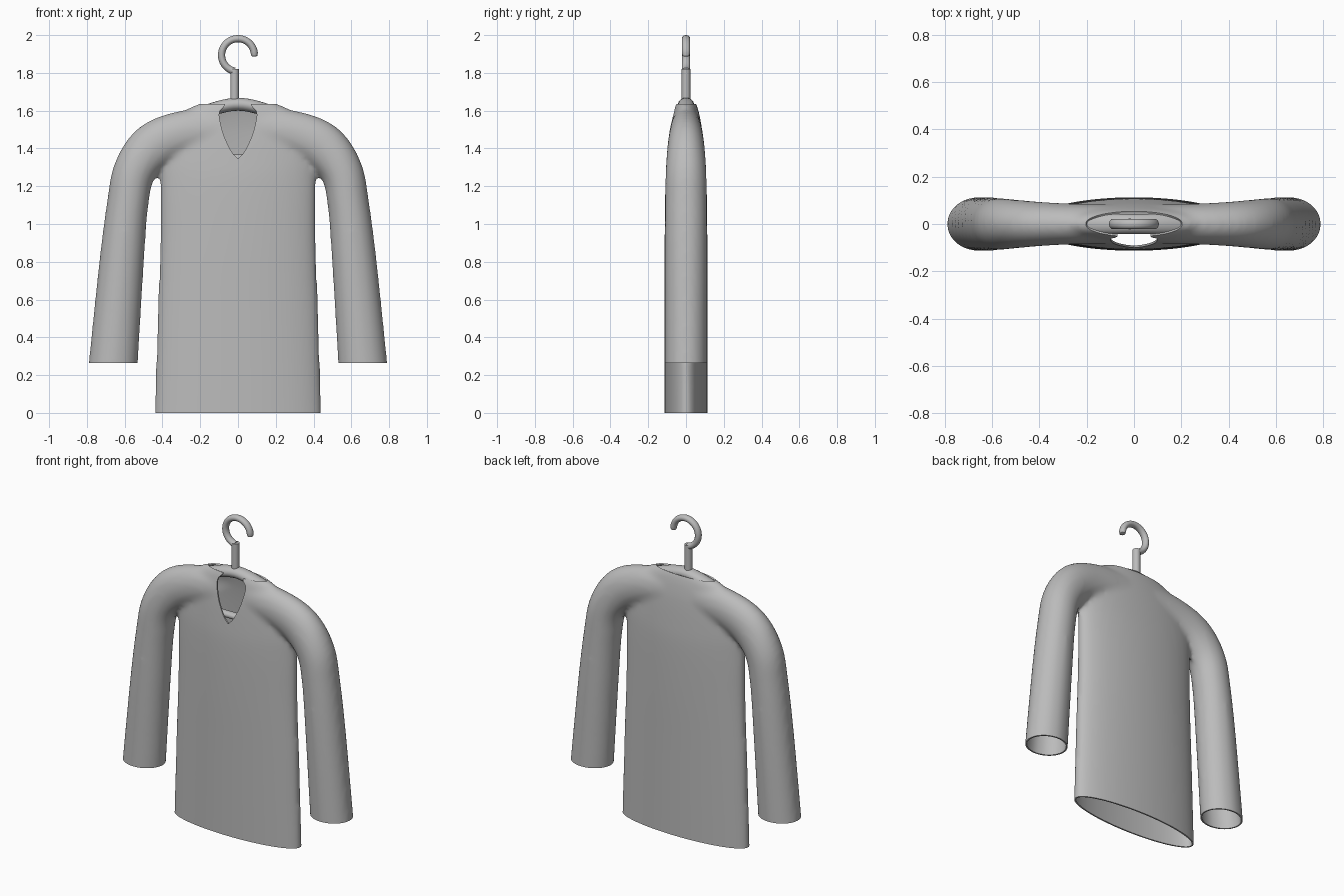
import bpy, bmesh, math
from mathutils import Vector

if "Cube" in bpy.data.objects:
    bpy.data.objects.remove(bpy.data.objects["Cube"], do_unlink=True)

grey = bpy.data.materials.new("soft grey")
grey.use_nodes = True
COLOUR = (0.5, 0.5, 0.5, 1)
grey.diffuse_color = COLOUR
grey.node_tree.nodes["Principled BSDF"].inputs["Base Color"].default_value = COLOUR


def smooth_path(points, steps=6):
    """Catmull-Rom interpolation through tuples of any length."""
    pts = [Vector(p) for p in points]
    pts = [2 * pts[0] - pts[1]] + pts + [2 * pts[-1] - pts[-2]]
    out = []
    for p0, p1, p2, p3 in zip(pts, pts[1:], pts[2:], pts[3:]):
        for i in range(steps):
            t = i / steps
            out.append(p1 + (p2 - p0) * t / 2
                       + (p0 - 2.5 * p1 + 2 * p2 - p3 / 2) * t * t
                       + (1.5 * p1 - 1.5 * p2 + (p3 - p0) / 2) * t ** 3)
    return out + [pts[-2]]


def loft(bm, path, sides=32):
    """Elliptic tube along (x, z, in-plane radius, y radius) stations."""
    rings = []
    for i, (x, z, a, b) in enumerate(path):
        before, after = path[max(i - 1, 0)], path[min(i + 1, len(path) - 1)]
        d = Vector((after[0] - before[0], after[1] - before[1])).normalized()
        ring = []
        for k in range(sides):
            t = math.tau * k / sides
            r = a * math.cos(t)
            ring.append(bm.verts.new((x + d.y * r, b * math.sin(t), z - d.x * r)))
        rings.append(ring)
    for lo, hi in zip(rings, rings[1:]):
        for k in range(sides):
            j = (k + 1) % sides
            bm.faces.new((lo[k], lo[j], hi[j], hi[k]))
    bm.faces.new(rings[0])
    bm.faces.new(rings[-1])


def make_object(name, bm):
    bmesh.ops.recalc_face_normals(bm, faces=bm.faces)
    mesh = bpy.data.meshes.new(name)
    bm.to_mesh(mesh)
    bm.free()
    mesh.materials.append(grey)
    obj = bpy.data.objects.new(name, mesh)
    bpy.context.collection.objects.link(obj)
    return obj


def bake(obj):
    """Replace the mesh by its modified result."""
    graph = bpy.context.evaluated_depsgraph_get()
    mesh = bpy.data.meshes.new_from_object(obj.evaluated_get(graph))
    obj.modifiers.clear()
    obj.data = mesh


def shade(obj, degrees=40):
    bpy.ops.object.select_all(action='DESELECT')
    obj.select_set(True)
    bpy.context.view_layer.objects.active = obj
    bpy.ops.object.shade_smooth_by_angle(angle=math.radians(degrees))


def tube(name, path, sides=24):
    bm = bmesh.new()
    loft(bm, path, sides)
    obj = make_object(name, bm)
    shade(obj)
    return obj


# Shirt body: torso and two sleeves fused into one skin
bm = bmesh.new()
loft(bm, smooth_path([
    (0, -.1, .445, .113), (0, .5, .427, .113), (0, .9, .413, .113), (0, 1.2, .412, .109),
    (0, 1.35, .41, .1), (0, 1.5, .37, .085), (0, 1.6, .28, .066), (0, 1.645, .19, .05),
    (0, 1.68, .1, .03)]), 64)
sleeve = [(.672, .1, .132, .113), (.66, .265, .13, .113), (.616, .8, .118, .113),
          (.585, 1.1, .11, .111), (.548, 1.28, .113, .108), (.45, 1.41, .125, .098),
          (.3, 1.475, .123, .088), (.1, 1.5, .12, .082)]
for side in (1, -1):
    loft(bm, smooth_path([(side * x, z, a, b) for x, z, a, b in sleeve]))
shirt = make_object("shirt", bm)
remesh = shirt.modifiers.new("fuse", 'REMESH')
remesh.mode = 'VOXEL'
remesh.voxel_size = .014
relax = shirt.modifiers.new("relax", 'SMOOTH')
relax.factor = .5
relax.iterations = 12
bake(shirt)

# Open the hem, neck and cuffs with flat cuts
bm = bmesh.new()
bm.from_mesh(shirt.data)


def slice_off(faces, z, up):
    geom = set(faces)
    for f in faces:
        geom.update(f.edges)
        geom.update(f.verts)
    bmesh.ops.bisect_plane(bm, geom=list(geom), plane_co=(0, 0, z),
                           plane_no=(0, 0, up), clear_outer=True)


slice_off(bm.faces[:], 0, -1)
slice_off(bm.faces[:], 1.635, 1)
slice_off([f for f in bm.faces if abs(f.calc_center_median().x) > .47
           and f.calc_center_median().z < .6], .265, -1)
bm.to_mesh(shirt.data)
bm.free()
cloth = shirt.modifiers.new("cloth", 'SOLIDIFY')
cloth.thickness = .009
cloth.offset = -1
bake(shirt)

# Drop-shaped slit below the neck, through the front only
half = smooth_path([(0, 1.345), (.035, 1.385), (.075, 1.47), (.096, 1.55), (.097, 1.595),
                    (.07, 1.632), (.07, 1.7)], 5)
bm = bmesh.new()
outline = half + [Vector((-p.x, p.y)) for p in reversed(half[1:])]
face = bm.faces.new([bm.verts.new((p.x, -.3, p.y)) for p in outline])
wall = bmesh.ops.extrude_face_region(bm, geom=[face])["geom"]
bmesh.ops.translate(bm, vec=(0, .29, 0),
                    verts=[v for v in wall if isinstance(v, bmesh.types.BMVert)])
cutter = make_object("slit_cutter", bm)
cutter.hide_render = True
cut = shirt.modifiers.new("slit", 'BOOLEAN')
cut.operation = 'DIFFERENCE'
cut.solver = 'EXACT'
cut.object = cutter
bake(shirt)
bpy.data.objects.remove(cutter, do_unlink=True)
shade(shirt)

# Hanger: shoulder arms, cross bar, stem and hook
arm = [(.47, 1.42, .02, .03), (.3, 1.54, .03, .042), (.15, 1.603, .034, .045)]
tube("hanger_arms", smooth_path([(-x, z, a, b) for x, z, a, b in arm]
                                + [(0, 1.634, .034, .042)] + arm[::-1]), 32)
tube("hanger_bar", [(-.46, 1.35, .02, .025), (.46, 1.35, .02, .025)])
tube("hanger_stem", [(-.018, 1.63, .023, .023), (-.018, 1.82, .023, .023)])
hook = []
for i in range(41):
    t = math.radians(8 + 250 * i / 40)
    hook.append((.087 * math.cos(t), 1.894 + .087 * math.sin(t), .019, .022))
tip = [(.087, 1.894 - .004, .016, .018), (.087, 1.894 - .008, .006, .008)]
tube("hanger_hook", tip[::-1] + hook)
